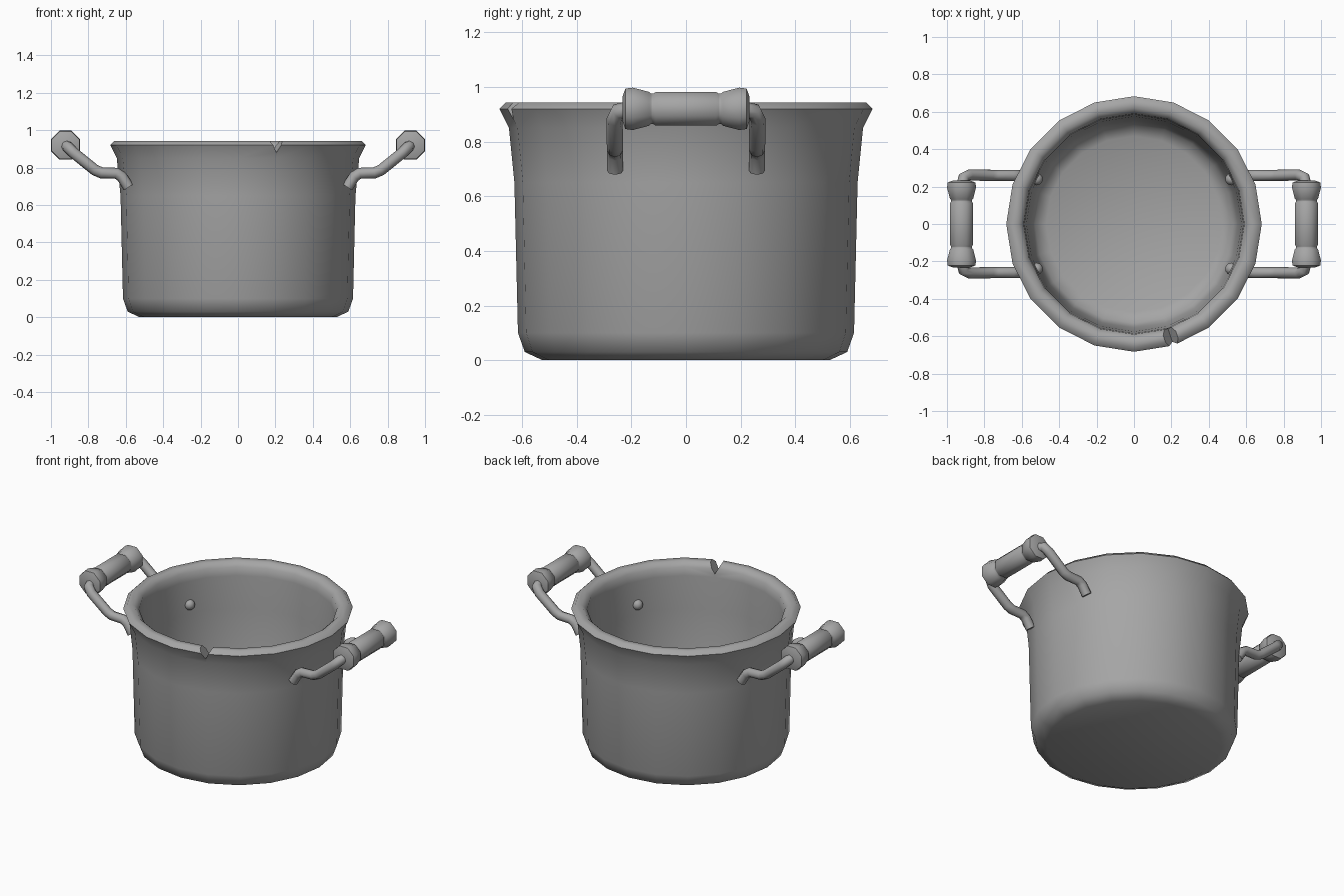
import bpy, bmesh, math
from mathutils import Matrix, Vector

cube = bpy.data.objects.get("Cube")
if cube:
    bpy.data.objects.remove(cube, do_unlink=True)

metal = bpy.data.materials.new("grey_metal")
metal.use_nodes = True
GREY = (0.38, 0.38, 0.38, 1)
metal.diffuse_color = GREY
metal.node_tree.nodes["Principled BSDF"].inputs["Base Color"].default_value = GREY


def activate(ob):
    bpy.ops.object.select_all(action='DESELECT')
    ob.select_set(True)
    bpy.context.view_layer.objects.active = ob


def smooth(ob, angle):
    activate(ob)
    bpy.ops.object.shade_smooth_by_angle(angle=math.radians(angle))


def make_object(name, bm):
    bmesh.ops.recalc_face_normals(bm, faces=bm.faces)
    mesh = bpy.data.meshes.new(name)
    bm.to_mesh(mesh)
    bm.free()
    mesh.materials.append(metal)
    ob = bpy.data.objects.new(name, mesh)
    bpy.context.collection.objects.link(ob)
    return ob


def lathe(name, profile, sides, turn=0.0, matrix=Matrix()):
    """Closed surface of revolution about z, from (radius, height) pairs."""
    bm = bmesh.new()
    rings = []
    for r, z in profile:
        ring = []
        for i in range(sides):
            a = turn + math.tau * i / sides
            ring.append(bm.verts.new(matrix @ Vector((r * math.cos(a), r * math.sin(a), z))))
        rings.append(ring)
    for a, b in zip(rings, rings[1:]):
        for i in range(sides):
            j = (i + 1) % sides
            bm.faces.new((a[i], a[j], b[j], b[i]))
    bm.faces.new(rings[0])
    bm.faces.new(rings[-1])
    return make_object(name, bm)


# Pot body: outside wall, rolled rim, inside wall and floor
pot = lathe("pot_body", [
    (0.525, 0.0), (0.59, 0.03), (0.615, 0.10), (0.628, 0.65), (0.648, 0.85),
    (0.683, 0.92), (0.66, 0.943), (0.62, 0.943), (0.59, 0.915), (0.585, 0.86),
    (0.575, 0.65), (0.555, 0.14), (0.53, 0.07), (0.47, 0.04)], 20)

# Split in the rim: a V-shaped wedge cut out near the front
bm = bmesh.new()
loops = []
for y in (-0.75, -0.5):
    loops.append([bm.verts.new((x, y, z)) for x, z in ((0, 0.88), (0.045, 0.96), (-0.045, 0.96))])
bm.faces.new(loops[0])
bm.faces.new(loops[1])
for i in range(3):
    j = (i + 1) % 3
    bm.faces.new((loops[0][i], loops[0][j], loops[1][j], loops[1][i]))
bmesh.ops.transform(bm, matrix=Matrix.Rotation(math.radians(18), 4, 'Z'), verts=bm.verts)
cutter = make_object("rim_cutter", bm)
cutter.hide_render = True
cut = pot.modifiers.new("rim_split", 'BOOLEAN')
cut.operation = 'DIFFERENCE'
cut.solver = 'EXACT'
cut.object = cutter
activate(pot)
bpy.ops.object.modifier_apply(modifier=cut.name)
bpy.data.objects.remove(cutter, do_unlink=True)
smooth(pot, 50)

# Handles: bent wire, turned grip and inside rivets on each side
half_wire = [(0.585, 0.26, 0.695), (0.622, 0.26, 0.752), (0.65, 0.26, 0.77),
             (0.73, 0.26, 0.772), (0.765, 0.26, 0.787), (0.88, 0.262, 0.88),
             (0.91, 0.25, 0.91), (0.922, 0.2, 0.92)]
half_grip = [(0.067, 0.11), (0.06, 0.12), (0.06, 0.128), (0.067, 0.135),
             (0.084, 0.195), (0.08, 0.222), (0.05, 0.232)]
grip_profile = [(r, -h) for r, h in reversed(half_grip)] + half_grip

for side, sx in (("left", 1), ("right", -1)):
    curve = bpy.data.curves.new(side + "_handle_wire", 'CURVE')
    curve.dimensions = '3D'
    curve.bevel_depth = 0.03
    curve.bevel_resolution = 2
    curve.use_fill_caps = True
    path = half_wire + [(x, -y, z) for x, y, z in reversed(half_wire)]
    spline = curve.splines.new('POLY')
    spline.points.add(len(path) - 1)
    for point, (x, y, z) in zip(spline.points, path):
        point.co = (sx * x, y, z, 1)
    curve.materials.append(metal)
    wire = bpy.data.objects.new(side + "_handle_wire", curve)
    bpy.context.collection.objects.link(wire)
    activate(wire)
    bpy.ops.object.convert(target='MESH')
    smooth(bpy.context.object, 50)

    place = Matrix.Translation((sx * 0.922, 0, 0.92)) @ Matrix.Rotation(math.pi / 2, 4, 'X')
    smooth(lathe(side + "_handle_grip", grip_profile, 8, math.pi / 8, place), 50)

    for end, sy in (("front", -1), ("back", 1)):
        bm = bmesh.new()
        bmesh.ops.create_uvsphere(bm, u_segments=10, v_segments=6, radius=0.033,
                                  matrix=Matrix.Translation((sx * 0.52, sy * 0.24, 0.71)))
        smooth(make_object(f"{side}_{end}_rivet", bm), 60)
